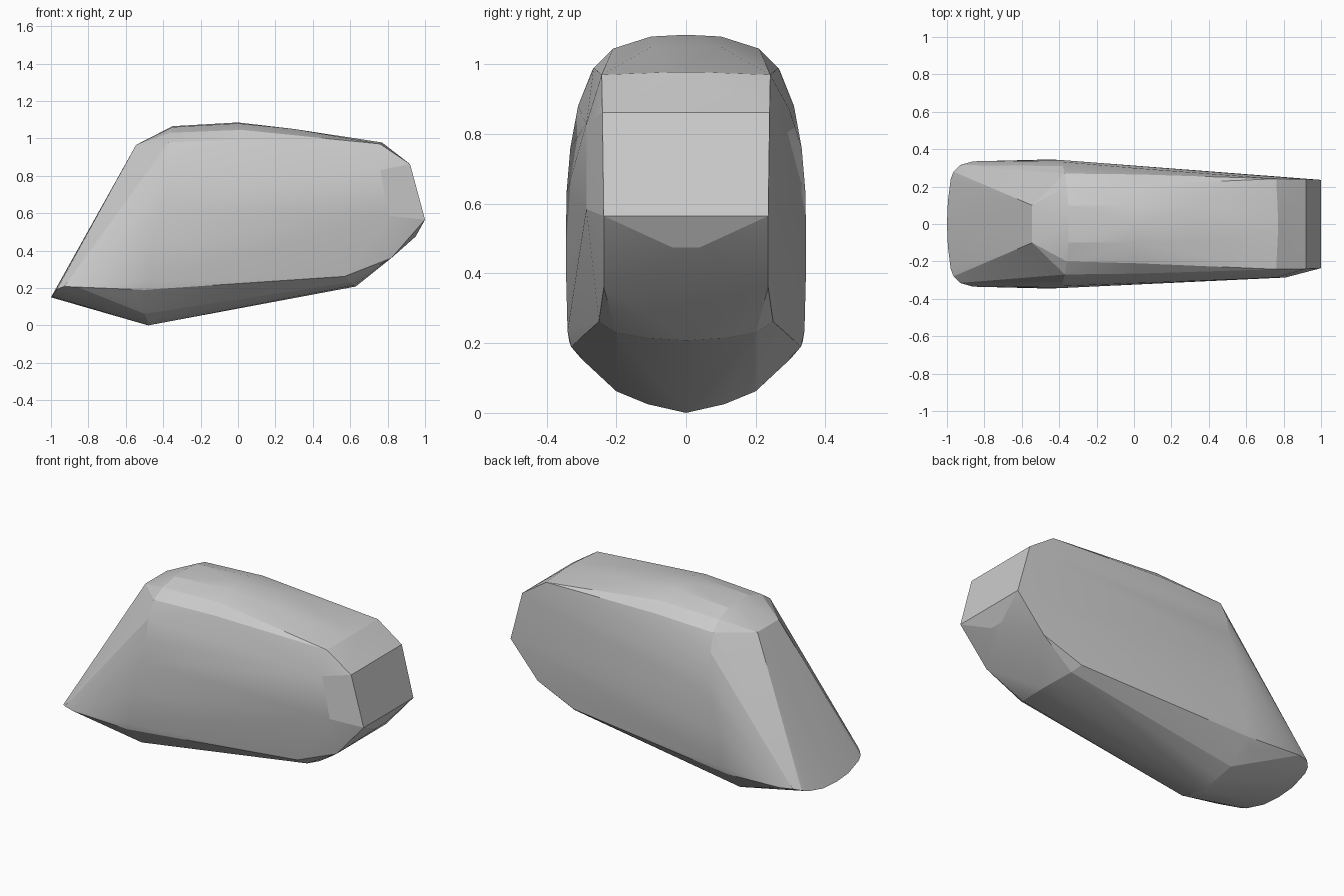
import bpy, bmesh

bm = bmesh.new()


def add(points, sides=(1, -1)):
    for x, y, z in points:
        for s in (sides if y else (1,)):
            bm.verts.new((x, y * s, z))


# Rounded top crown and widest side section
add([(-0.545, 0.10, 0.965), (-0.35, 0, 1.065), (-0.35, 0.1, 1.06),
     (-0.36, 0.2, 1.03), (-0.37, 0.27, 0.98), (-0.38, 0.31, 0.88),
     (-0.38, 0.332, 0.76), (-0.40, 0.343, 0.63), (-0.46, 0.345, 0.43),
     (0.0, 0, 1.085), (0.0, 0.1, 1.08), (0.02, 0.21, 1.045),
     (0.03, 0.265, 0.99), (0.03, 0.297, 0.87), (0.3, 0.1, 1.05)])

# Keel and lower flank
add([(-0.48, 0, 0), (-0.485, 0.11, 0.025), (-0.50, 0.2, 0.062),
     (-0.56, 0.30, 0.155), (-0.50, 0.33, 0.19), (-0.48, 0.34, 0.235)])

# Rounded low lip at the left end
add([(-1.0, 0, 0.15), (-0.995, 0.12, 0.155), (-0.98, 0.24, 0.18),
     (-0.965, 0.28, 0.195), (-0.93, 0.315, 0.208), (-0.86, 0.335, 0.205)])

# Faceted blunt right end
add([(1.0, 0.236, 0.565), (0.92, 0.24, 0.862), (0.76, 0.242, 0.97),
     (0.77, 0.04, 0.978), (0.95, 0.04, 0.475), (0.84, 0.07, 0.40),
     (0.82, 0.236, 0.36), (0.63, 0, 0.208), (0.62, 0.11, 0.215),
     (0.60, 0.2, 0.23), (0.57, 0.25, 0.262)])

# Small side bulge on the front flank
add([(0.81, 0.286, 0.585), (0.76, 0.286, 0.83)], (-1,))

# Wrap the sections into one convex shell
hull = bmesh.ops.convex_hull(bm, input=bm.verts[:])
loose = {g for g in hull["geom_interior"] + hull["geom_unused"]
         if isinstance(g, bmesh.types.BMVert)}
bmesh.ops.delete(bm, geom=list(loose), context="VERTS")
bmesh.ops.recalc_face_normals(bm, faces=bm.faces[:])

mesh = bpy.data.meshes.new("faceted_shell")
bm.to_mesh(mesh)
bm.free()
shell = bpy.data.objects.new("faceted_shell", mesh)
bpy.context.collection.objects.link(shell)

# Soften only the shallow facet edges
bpy.context.view_layer.objects.active = shell
shell.select_set(True)
bpy.ops.object.shade_smooth_by_angle(angle=0.2)
